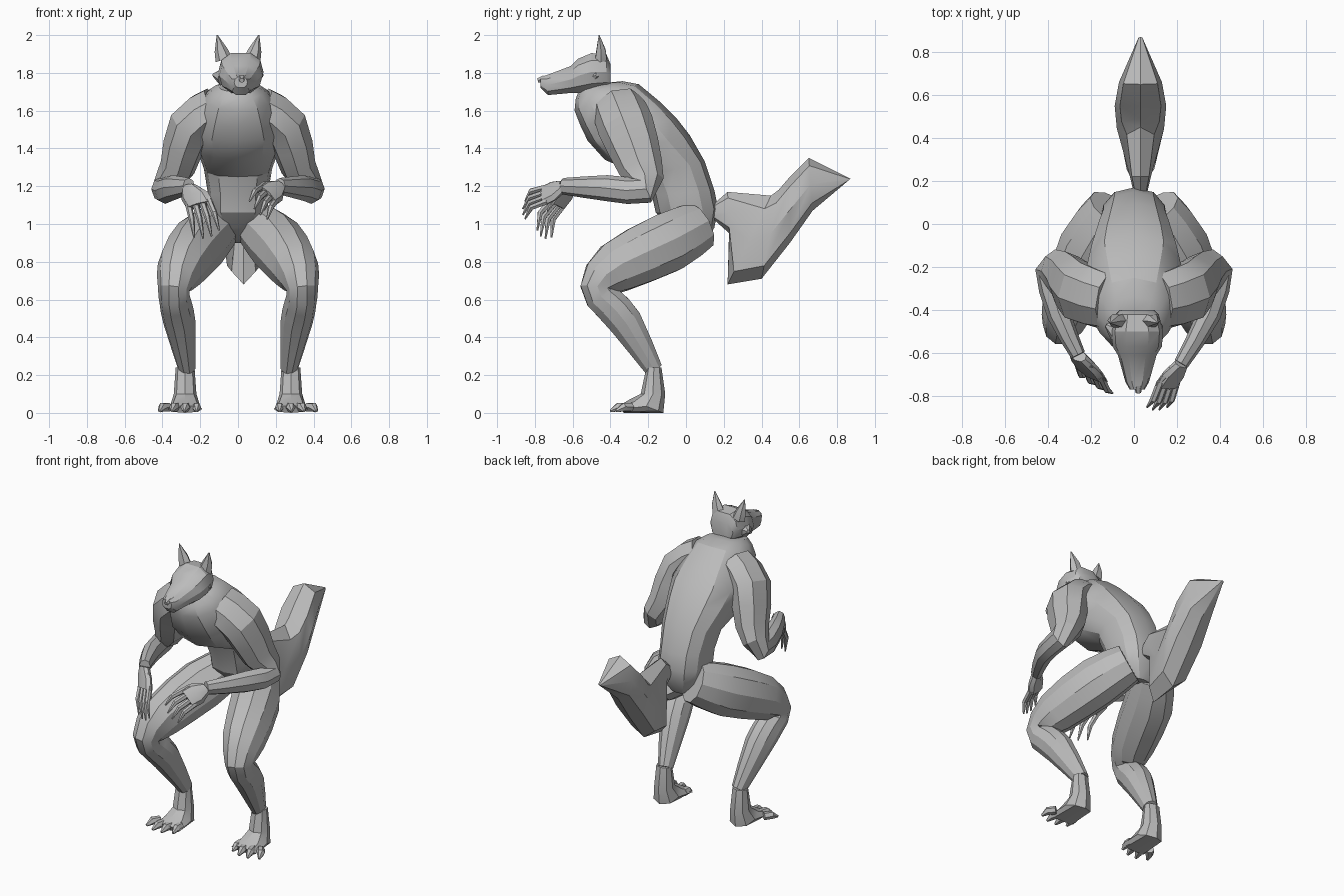
import bpy, bmesh
from math import cos, sin, pi, radians, copysign
from mathutils import Vector

if "Cube" in bpy.data.objects:
    bpy.data.objects.remove(bpy.data.objects["Cube"])

grey = bpy.data.materials.new("plain grey")
grey.use_nodes = True
grey.diffuse_color = (0.5, 0.5, 0.5, 1)
shader = grey.node_tree.nodes["Principled BSDF"]
shader.inputs["Base Color"].default_value = grey.diffuse_color


def loft(name, frames, sides, power):
    """Skin rings given as (centre, side axis, depth axis), capped at both ends."""
    bm = bmesh.new()
    rings = []
    for centre, side_axis, depth_axis in frames:
        ring = []
        for i in range(sides):
            angle = 2 * pi * i / sides
            across = copysign(abs(cos(angle)) ** power, cos(angle))
            point = centre + side_axis * across + depth_axis * sin(angle)
            ring.append(bm.verts.new(point))
        rings.append(ring)
    for lower, upper in zip(rings, rings[1:]):
        for i in range(sides):
            j = (i + 1) % sides
            bm.faces.new((lower[i], lower[j], upper[j], upper[i]))
    bm.faces.new(rings[0])
    bm.faces.new(rings[-1])
    bmesh.ops.recalc_face_normals(bm, faces=bm.faces)
    mesh = bpy.data.meshes.new(name)
    bm.to_mesh(mesh)
    bm.free()
    mesh.materials.append(grey)
    mesh.shade_smooth()
    mesh.set_sharp_from_angle(angle=radians(28))
    part = bpy.data.objects.new(name, mesh)
    bpy.context.collection.objects.link(part)


def refine(rows):
    """Add one curved in-between row to every gap."""
    rows = [Vector(row) for row in rows]
    padded = [rows[0]] + rows + [rows[-1]]
    result = []
    for before, start, end, after in zip(padded, padded[1:], padded[2:], padded[3:]):
        result += [start, (start + end) * 0.5 + (start + end - before - after) / 16]
    return result + [rows[-1]]


def body(name, rows, x=0, sides=8, power=0.8):
    """Rows of front y z, back y z and half width."""
    frames = []
    for front_y, front_z, back_y, back_z, width in rows:
        front = Vector((x, front_y, front_z))
        back = Vector((x, back_y, back_z))
        frames.append(((front + back) / 2, Vector((width, 0, 0)), (front - back) / 2))
    loft(name, frames, sides, power)


def limb(name, points, radii, side=1, sides=6, depth=1):
    """Tube through points, with its width kept along x."""
    points = [Vector((side * p[0], p[1], p[2])) for p in points]
    before = [points[0]] + points
    after = points[1:] + [points[-1]]
    frames = []
    for point, prev, following, radius in zip(points, before, after, radii):
        along = (following - prev).normalized()
        across = Vector((1, 0, 0))
        across = (across - along * along.x).normalized()
        frames.append((point, across * radius, along.cross(across) * radius * depth))
    loft(name, frames, sides, 1)


def muscle(name, rows, side, **options):
    """Curved limb from rows of x, y, z and radius."""
    rows = refine(rows)
    limb(name, [row[:3] for row in rows], [row[3] for row in rows], side, **options)


# Trunk: neck, deep chest, upright belly and tucked crotch
body("torso", refine([
    (-.57, 1.7, -.4, 1.75, .1),
    (-.59, 1.6, -.25, 1.74, .18),
    (-.52, 1.44, -.05, 1.56, .24)]) + [
    (-.43, 1.34, .02, 1.47, .22),
    (-.22, 1.25, .1, 1.33, .18),
    (-.18, 1.15, .15, 1.18, .16),
    (-.16, 1.06, .17, 1.08, .16),
    (-.08, .98, .15, .98, .13),
    (0, .92, .1, .9, .06)], sides=12)

# Bushy tail
body("tail", [
    (.14, 1.1, .14, 1.03, .03),
    (.22, 1.17, .23, .95, .05),
    (.45, 1.15, .22, .68, .08),
    (.49, 1.18, .4, .71, .11),
    (.55, 1.25, .55, .9, .12),
    (.65, 1.35, .67, 1.07, .1),
    (.87, 1.24, .86, 1.23, .01)], x=.03, power=.65)

# Skull with muzzle, and nose
body("head", [
    (-.4, 1.85, -.4, 1.73, .08),
    (-.42, 1.9, -.42, 1.71, .1),
    (-.5, 1.91, -.5, 1.7, .12),
    (-.57, 1.88, -.57, 1.69, .115),
    (-.61, 1.84, -.61, 1.69, .09),
    (-.74, 1.79, -.73, 1.68, .055),
    (-.77, 1.78, -.77, 1.72, .035)], x=.015, sides=10, power=.7)
limb("nose", [(.02, -.75, 1.77), (.02, -.785, 1.76)], (.02, .013))

# Shared shapes of the paired parts
leg = [
    (.1, .07, .99, .12),
    (.2, -.1, .9, .15),
    (.3, -.37, .77, .13),
    (.34, -.47, .66, .085),
    (.33, -.41, .58, .085),
    (.31, -.32, .48, .085),
    (.27, -.17, .23, .045)]
foot = [
    (-.21, .24, -.13, .24, .05),
    (-.24, .1, -.11, .1, .06),
    (-.3, .07, -.12, 0, .08),
    (-.35, .04, -.33, 0, .09)]
arm = [
    (.12, -.36, 1.62, .11),
    (.25, -.32, 1.52, .12),
    (.32, -.24, 1.3, .095),
    (.4, -.22, 1.18, .06),
    (.35, -.42, 1.19, .055)]
# Each hand: wrist, knuckles, spacing of the fingers and their reach
hands = {
    "left": ((.22, -.65, 1.2), (.15, -.75, 1.15), (.025, 0, -.025), (-.05, -.12, -.09)),
    "right": ((-.26, -.61, 1.2), (-.2, -.69, 1.1), (.035, -.02, .01), (.04, -.07, -.18))}

for name, hand in hands.items():
    side = 1 if name == "left" else -1
    wrist, knuckle, gap, reach = map(Vector, hand)

    # Ear and cheek tuft
    ear = [(.075, -.45, 1.87), (.09, -.45, 1.92), (.11, -.46, 2)]
    limb(name + "_ear", ear, (.045, .035, .003), side, depth=.8)
    limb(name + "_cheek", [(.08, -.5, 1.78), (.13, -.47, 1.79)], (.05, .01), side)

    # Leg, foot and splayed toes
    muscle(name + "_leg", leg, side, sides=10, depth=1.1)
    body(name + "_foot", foot, x=side * .28)
    for i in range(4):
        x = .22 + .05 * i
        tip = -.37 if i in (0, 3) else -.4
        toe = [(x, -.29, .03), (x + .01 * i, tip + .04, .03), (x + .015 * i, tip, .01)]
        limb(f"{name}_toe_{i + 1}", toe, (.025, .025, .008), side)

    # Arm and palm
    end = (side * wrist.x, wrist.y, wrist.z, .035)
    muscle(name + "_arm", arm + [end], side, sides=8, depth=1.25)
    flat = (knuckle - wrist).cross(gap).normalized() * .03
    middle = wrist.lerp(knuckle, .5)
    palm = [(wrist, gap, flat), (middle, gap * 2, flat), (knuckle, gap * 2, flat)]
    loft(name + "_palm", palm, 8, 1)

    # Fingers and thumb
    for i in range(4):
        spread = gap * (i - 1.5)
        base = wrist.lerp(knuckle, .85) + spread
        tip = knuckle + reach * (1 - .1 * abs(i - 1.5)) + spread * 1.25
        bend = base.lerp(tip, .55) + Vector((0, -.02, .02))
        limb(f"{name}_finger_{i + 1}", [base, bend, tip], (.018, .016, .005))
    inner = gap * -side
    start = wrist.lerp(knuckle, .3) + inner
    thumb = [start, start + inner + reach * .3, start + inner * 1.5 + reach * .7]
    limb(name + "_thumb", thumb, (.018, .015, .005))
